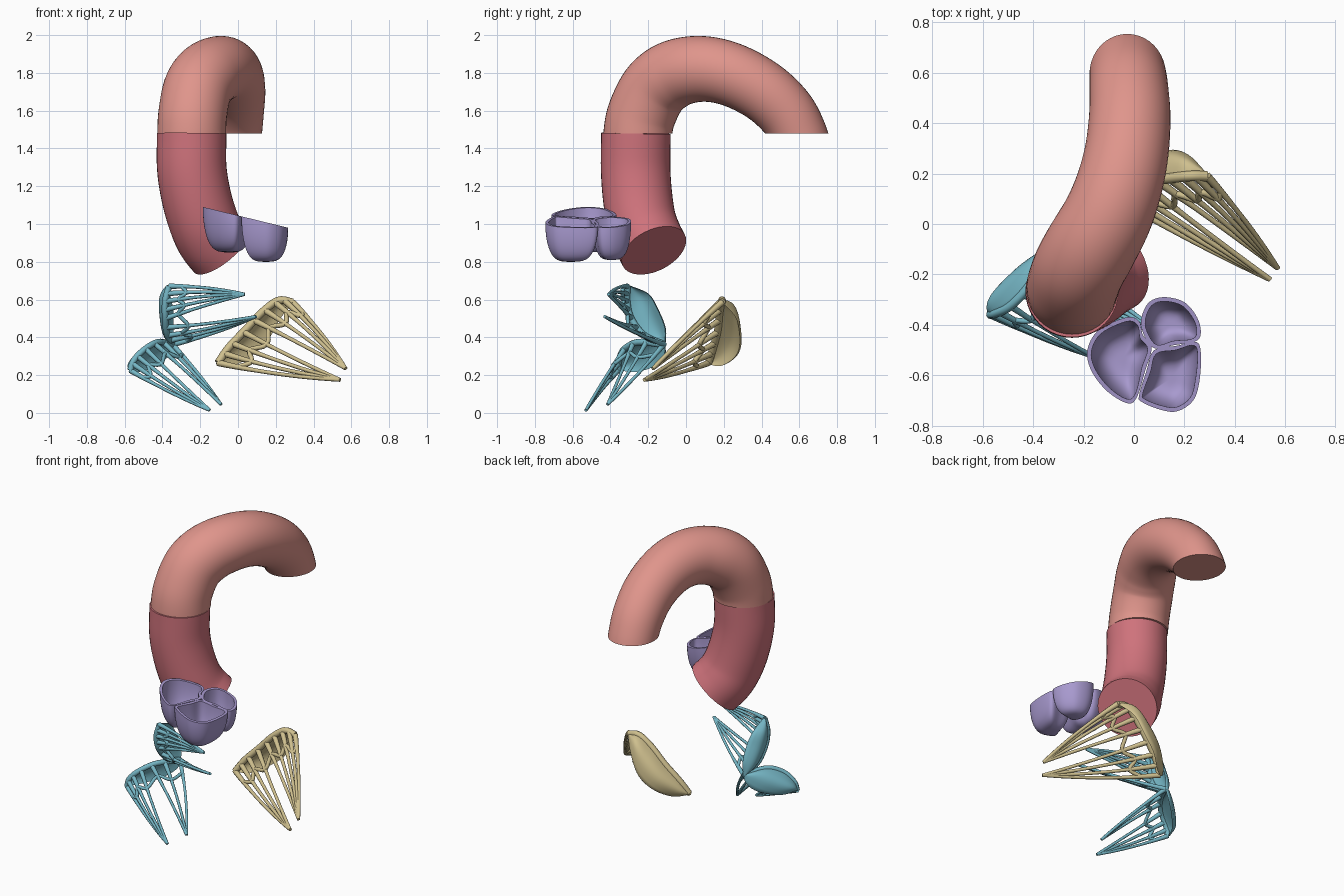
import bpy, bmesh, math
from mathutils import Vector as V

if "Cube" in bpy.data.objects:
    bpy.data.objects.remove(bpy.data.objects["Cube"])


def spline(pts, n, closed=False):
    """Catmull-Rom samples through the points."""
    p = [V(q) for q in pts]
    k = len(p)
    if closed:
        get = lambda i: p[i % k]
        segs = k
    else:
        ext = [2 * p[0] - p[1]] + p + [2 * p[-1] - p[-2]]
        get = lambda i: ext[i + 1]
        segs = k - 1
    out = []
    for j in range(n):
        s = j / (n if closed else n - 1) * segs
        i = min(int(s), segs - 1)
        t = s - i
        a, b, c, d = get(i - 1), get(i), get(i + 1), get(i + 2)
        out.append(0.5 * (2 * b + (c - a) * t + (2 * a - 5 * b + 4 * c - d) * t * t
                          + (3 * b - a - 3 * c + d) * t ** 3))
    return out


def loft(bm, rings):
    """Skin closed rings and cap both ends."""
    vs = [[bm.verts.new(q) for q in r] for r in rings]
    n = len(vs[0])
    for a, b in zip(vs, vs[1:]):
        for i in range(n):
            bm.faces.new((a[i], a[(i + 1) % n], b[(i + 1) % n], b[i]))
    bm.faces.new(vs[0])
    bm.faces.new(vs[-1])


def tube(bm, pts, rad, sides=8, ref=None):
    """Sweep a circle along points; rad(t) is the radius."""
    if ref is None:
        d = pts[-1] - pts[0]
        ref = V([(1, 0, 0), (0, 1, 0), (0, 0, 1)][min(range(3), key=lambda i: abs(d[i]))])
    rings, m = [], len(pts)
    for i, p in enumerate(pts):
        t = (pts[min(i + 1, m - 1)] - pts[max(i - 1, 0)]).normalized()
        u = (ref - t * t.dot(ref)).normalized()
        w = t.cross(u)
        r = rad(i / (m - 1))
        rings.append([p + r * (math.cos(a) * u + math.sin(a) * w)
                      for a in (2 * math.pi * j / sides for j in range(sides))])
    loft(bm, rings)


def finish(bm, name, color, angle=50):
    bmesh.ops.recalc_face_normals(bm, faces=bm.faces)
    me = bpy.data.meshes.new(name)
    bm.to_mesh(me)
    bm.free()
    ob = bpy.data.objects.new(name, me)
    bpy.context.collection.objects.link(ob)
    mat = bpy.data.materials.get(color[0]) or bpy.data.materials.new(color[0])
    mat.diffuse_color = (*color[1], 1)
    mat.use_nodes = True
    mat.node_tree.nodes["Principled BSDF"].inputs["Base Color"].default_value = mat.diffuse_color
    me.materials.append(mat)
    bpy.ops.object.select_all(action='DESELECT')
    ob.select_set(True)
    bpy.context.view_layer.objects.active = ob
    bpy.ops.object.shade_smooth_by_angle(angle=math.radians(angle))
    return ob


SALMON = ("salmon", (0.74, 0.30, 0.26))
RED = ("red", (0.62, 0.17, 0.20))
PURPLE = ("purple", (0.39, 0.32, 0.62))
TEAL = ("teal", (0.18, 0.47, 0.56))
SAND = ("sand", (0.62, 0.52, 0.27))

# Aortic arch, both ends cut level
bm = bmesh.new()
path = spline([(-.245, -.255, 1.40), (-.245, -.255, 1.48), (-.24, -.235, 1.58), (-.215, -.17, 1.71),
               (-.165, -.08, 1.785), (-.105, .03, 1.818), (-.06, .15, 1.815), (-.03, .28, 1.775),
               (-.017, .42, 1.695), (-.02, .53, 1.59), (-.025, .593, 1.48), (-.028, .63, 1.38)], 60)
tube(bm, path, lambda t: .182 - .035 * max(0, t - .35) / .65, 40, V((1, 0, 0)))
bmesh.ops.bisect_plane(bm, geom=bm.verts[:] + bm.edges[:] + bm.faces[:], plane_co=(0, 0, 1.48),
                       plane_no=(0, 0, 1), clear_inner=True)
bmesh.ops.holes_fill(bm, edges=[e for e in bm.edges if e.is_boundary], sides=0)
finish(bm, "aortic_arch", SALMON)

# Ascending aorta
bm = bmesh.new()
path = spline([(-.245, -.265, 1.48), (-.245, -.267, 1.3), (-.222, -.257, 1.15), (-.185, -.237, 1.02),
               (-.145, -.205, .93), (-.09, -.17, .86)], 30)
tube(bm, path, lambda t: .184, 40, V((1, 0, 0)))
finish(bm, "ascending_aorta", RED)


# Three-cusp valve: each cusp is a thick-walled cup under a tilted rim
def cusp(name, outline, bottom):
    bm = bmesh.new()
    o = spline([(x, y, 0) for x, y in outline], 48, True)
    c = sum(o, V()) / len(o)
    rim = lambda x: 1.045 - .244 * x

    def ring(t, wall):
        s = math.cos(t * math.pi / 2) ** .55 if t < 1 else .02
        f = math.sin(t * math.pi / 2)
        out = []
        for p in o:
            d = p - c
            q = c + d * s * (1 - wall / d.length)
            top = rim(c.x + d.x * (1 - wall / d.length))
            out.append(V((q.x, q.y, top + (bottom + wall - top) * f)))
        return out
    ts = [i / 14 for i in range(14)] + [.97, .99, 1]
    loft(bm, [ring(t, 0) for t in reversed(ts)] + [ring(t, .017) for t in ts])
    finish(bm, name, PURPLE)


cusp("valve_cusp_left", [(-.185, -.5), (-.14, -.42), (-.03, -.37), (.02, -.385), (.035, -.44),
                         (.07, -.49), (.045, -.58), (.01, -.69), (-.03, -.71), (-.11, -.66),
                         (-.17, -.58)], .85)
cusp("valve_cusp_back", [(.035, -.43), (.03, -.37), (.06, -.31), (.12, -.29), (.2, -.31), (.25, -.37),
                         (.265, -.43), (.245, -.465), (.16, -.48), (.08, -.493)], .81)
cusp("valve_cusp_front", [(.08, -.5), (.17, -.483), (.245, -.467), (.265, -.51), (.26, -.62),
                          (.235, -.7), (.17, -.743), (.1, -.735), (.03, -.705), (.02, -.68),
                          (.05, -.58)], .80)


# Leaflet: curved lens-shaped shell, with cords fanning from its free edge to two tips
def leaflet(name, color, free, ring, tips, n, u0, u1, r):
    bm = bmesh.new()
    m, k = 25, 10
    A, B = spline(free, m), spline(ring, m)
    tips = [V(t) for t in tips]
    goal = (tips[0] + tips[1]) / 2
    rows = []
    for i, (a, b) in enumerate(zip(A, B)):
        g = math.sin(math.pi * (.03 + .94 * i / (m - 1))) ** .6
        out = ((a + b) / 2 - goal).normalized()
        half = lambda h, e: [a.lerp(b, j / k) + out * g * (h * math.sin(math.pi * j / k) + e)
                             for j in range(k + 1)]
        rows.append(half(.045, .007) + half(.033, -.007)[::-1])
    loft(bm, rows)
    tube(bm, A, lambda t: r * 1.15)
    # cords
    roots = [u0 + (u1 - u0) * i / (n - 1) for i in range(n)]
    pos = [A[round(u * (m - 1))] for u in roots]
    mid = (sum(pos, V()) / n + goal) / 2
    webs = []
    for i, p in enumerate(pos):
        q = tips[0] if i < n / 2 else tips[1]
        c = (p + q) / 2
        c = c + (c - mid) * .22
        cord = [p * (1 - t) ** 2 + c * 2 * t * (1 - t) + q * t * t for t in [j / 12 for j in range(13)]]
        tube(bm, cord, lambda t: r * (.58 + .4 * max(0, 1 - t / .35)))
        webs.append(cord[3 if i % 2 else 2])
    # bridging web that closes the windows
    tube(bm, spline(webs, 30), lambda t: r * .7)
    finish(bm, name, color, 60)


leaflet("right_valve_upper_leaflet", TEAL,
        [(-.365, -.31, .67), (-.385, -.312, .59), (-.385, -.29, .5), (-.375, -.22, .41), (-.345, -.115, .362)],
        [(-.365, -.30, .675), (-.365, -.20, .63), (-.35, -.15, .55), (-.345, -.11, .45), (-.345, -.11, .36)],
        [(.035, -.41, .628), (.095, -.43, .51)], 9, 0, 1, .015)
leaflet("right_valve_lower_leaflet", TEAL,
        [(-.57, -.36, .225), (-.55, -.355, .28), (-.49, -.325, .34), (-.42, -.25, .375), (-.345, -.12, .36)],
        [(-.57, -.355, .225), (-.525, -.26, .22), (-.44, -.165, .25), (-.375, -.115, .30), (-.345, -.11, .355)],
        [(-.15, -.53, .014), (-.09, -.415, .045)], 7, 0, 1, .015)
leaflet("left_valve_leaflet", SAND,
        [(.29, .19, .585), (.215, .19, .595), (.13, .18, .535), (.04, .17, .44), (-.05, .145, .345), (-.105, .12, .265)],
        [(.29, .20, .58), (.22, .27, .50), (.15, .29, .38), (.06, .265, .30), (-.03, .19, .25), (-.105, .125, .255)],
        [(.57, -.175, .235), (.54, -.22, .175)], 9, 0, 1, .018)
